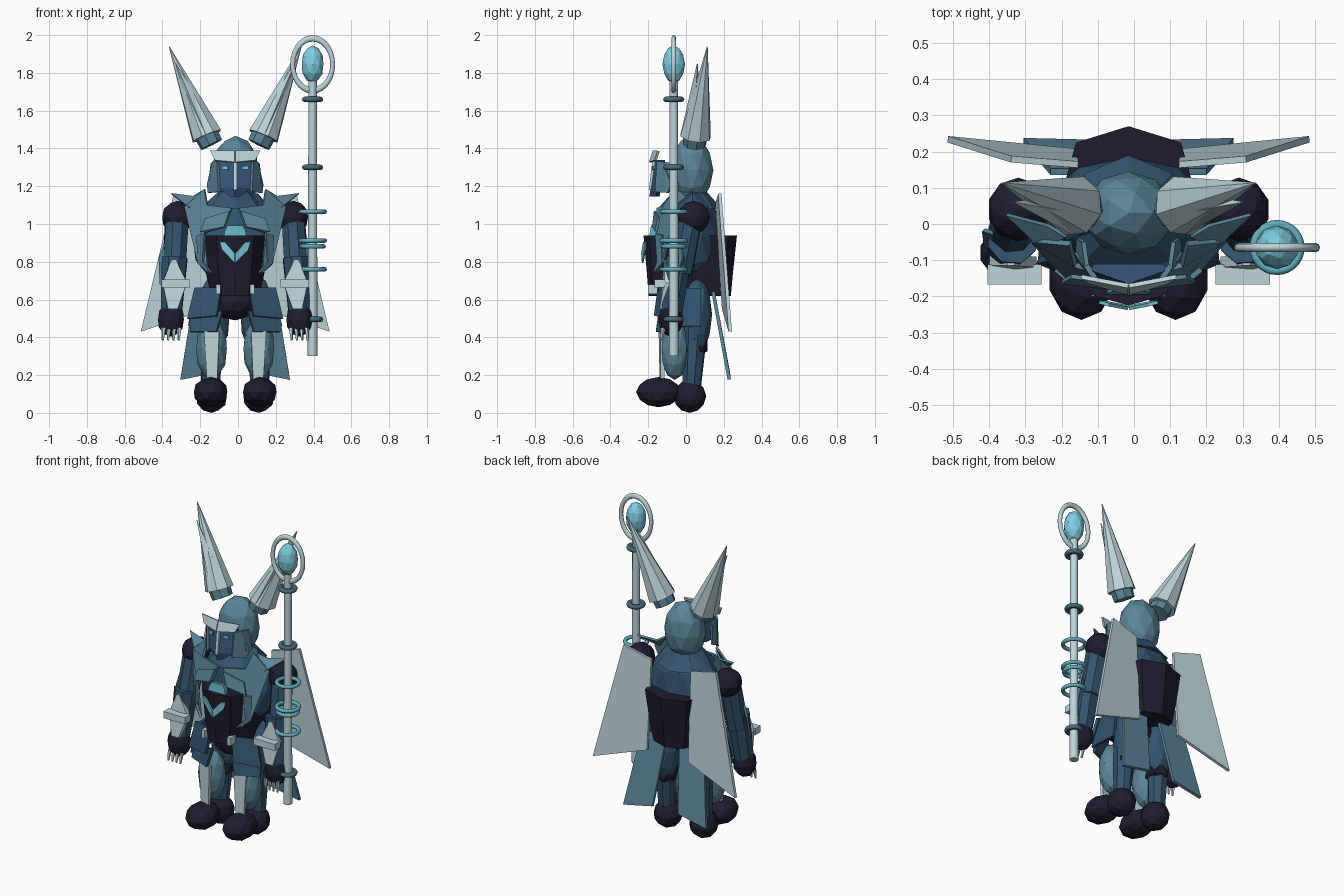
import bpy, bmesh, math
from mathutils import Vector, Matrix

if "Cube" in bpy.data.objects:
    bpy.data.objects.remove(bpy.data.objects["Cube"])

CX = -0.015  # the figure stands slightly left of centre


def mat(name, c):
    m = bpy.data.materials.new(name)
    m.diffuse_color = (*c, 1)
    m.use_nodes = True
    m.node_tree.nodes["Principled BSDF"].inputs["Base Color"].default_value = m.diffuse_color
    return m


NAVY = mat("navy", (0.013, 0.012, 0.028))
BLUE = mat("steel blue", (0.031, 0.088, 0.160))
MASK = mat("mask blue", (0.036, 0.092, 0.200))
TEAL = mat("dull teal", (0.100, 0.237, 0.320))
PALE = mat("pale silver", (0.51, 0.67, 0.71))
CYAN = mat("bright cyan", (0.20, 0.62, 0.77))
AQUA = mat("soft aqua", (0.12, 0.43, 0.53))
SLATE = mat("slate ring", (0.060, 0.15, 0.20))


def finish(name, bm, m):
    bmesh.ops.recalc_face_normals(bm, faces=bm.faces)
    me = bpy.data.meshes.new(name)
    bm.to_mesh(me)
    bm.free()
    me.materials.append(m)
    ob = bpy.data.objects.new(name, me)
    ob.location.x = CX
    bpy.context.collection.objects.link(ob)
    return ob


def smooth(ob):
    bpy.ops.object.select_all(action='DESELECT')
    ob.select_set(True)
    bpy.context.view_layer.objects.active = ob
    bpy.ops.object.shade_smooth_by_angle(angle=math.radians(60))


def ball(name, c, r, m, sub=2):
    bm = bmesh.new()
    bmesh.ops.create_icosphere(bm, subdivisions=sub, radius=1)
    bmesh.ops.transform(bm, matrix=Matrix.Translation(c) @ Matrix.Diagonal((*r, 1)), verts=bm.verts)
    return finish(name, bm, m)


def tube(name, a, b, r1, r2, m, n=8):
    a, b = Vector(a), Vector(b)
    d = b - a
    bm = bmesh.new()
    bmesh.ops.create_cone(bm, cap_ends=True, segments=n, radius1=r1, radius2=r2, depth=d.length)
    rot = d.to_track_quat('Z', 'Y').to_matrix().to_4x4()
    bmesh.ops.transform(bm, matrix=Matrix.Translation((a + b) / 2) @ rot, verts=bm.verts)
    return finish(name, bm, m)


def plate(name, pts, m, t=0.015):
    """Flat panel through the points, thickened along its normal."""
    bm = bmesh.new()
    vs = [bm.verts.new(p) for p in pts]
    f = bm.faces.new(vs)
    f.normal_update()
    n = f.normal * t
    ws = [bm.verts.new(Vector(p) + n) for p in pts]
    bm.faces.new(ws[::-1])
    for i in range(len(vs)):
        j = (i + 1) % len(vs)
        bm.faces.new((vs[i], vs[j], ws[j], ws[i]))
    return finish(name, bm, m)


def box(name, c, size, m):
    bm = bmesh.new()
    bmesh.ops.create_cube(bm, size=1)
    bmesh.ops.transform(bm, matrix=Matrix.Translation(c) @ Matrix.Diagonal((*size, 1)), verts=bm.verts)
    return finish(name, bm, m)


def loft(name, rings, m):
    bm = bmesh.new()
    rows = [[bm.verts.new(p) for p in r] for r in rings]
    for a, b in zip(rows, rows[1:]):
        for i in range(len(a)):
            j = (i + 1) % len(a)
            bm.faces.new((a[i], a[j], b[j], b[i]))
    bm.faces.new(rows[0])
    bm.faces.new(rows[-1])
    return finish(name, bm, m)


def torus(name, c, R, r, m, scale=(1, 1, 1), rot=0):
    bpy.ops.mesh.primitive_torus_add(major_segments=28, minor_segments=8, major_radius=R,
                                     minor_radius=r, location=(c[0] + CX, c[1], c[2]), rotation=(rot, 0, 0))
    ob = bpy.context.object
    ob.name, ob.scale = name, scale
    ob.data.materials.append(m)
    smooth(ob)


# Torso, collar and head
ball("torso", (0, 0.035, 0.93), (0.235, 0.15, 0.27), BLUE)
tube("collar", (0, 0.02, 1.08), (0, 0.02, 1.17), 0.17, 0.09, BLUE, 8)
ball("head", (0, 0.03, 1.285), (0.127, 0.115, 0.182), TEAL)
ball("pelvis", (0, -0.02, 0.59), (0.13, 0.12, 0.10), NAVY)

# Tapered dark cuirass, shallow point at front and back
half = [(0, -.225), (.10, -.197), (.177, -.09), (.18, .10), (.145, .225), (0, .27)]
outline = half + [(-x, y) for x, y in half[-2:0:-1]]
loft("cuirass", [[(x * s, y * t, z) for x, y in outline]
                 for z, s, t in ((.62, .72, .88), (.74, .86, .92), (.94, 1, 1))], NAVY)


def front(x, z):
    """Depth just ahead of the cuirass front."""
    k = (0.94 - z) / 0.32
    return (-0.225 + 0.28 * abs(x) / (1 - 0.28 * k)) * (1 - 0.12 * k) - 0.012


# Chest gem block
plate("chest_block", [(-.06, -.195, .935), (.06, -.195, .935), (.055, -.19, .965), (.04, -.185, .992),
                      (-.04, -.185, .992), (-.055, -.19, .965)], AQUA, -0.03)

# Face mask with nose ridge
loft("face_mask", [[(x, y + dy, z) for x, y in ((-w, -.13), (0, -.165), (w, -.13), (w, -.11), (-w, -.11))]
                   for z, w, dy in ((1.145, .025, -.03), (1.19, .088, -.022), (1.34, .10, 0))], MASK)
plate("nose_ridge", [(-.009, -.197, 1.18), (.009, -.197, 1.18), (.010, -.178, 1.34), (-.010, -.178, 1.34)], PALE, -.02)

for s in (-1, 1):
    side = "left" if s < 0 else "right"

    def P(*pts):
        return [(s * x, y, z) for x, y, z in pts]

    def pl(name, pts, m, t=0.015):
        return plate(f"{side}_{name}", P(*pts)[::s], m, t)

    def tb(name, a, b, r1, r2, m, n=8):
        return tube(f"{side}_{name}", *P(a, b), r1, r2, m, n)

    def bl(name, c, r, m, sub=2):
        return ball(f"{side}_{name}", P(c)[0], r, m, sub)

    # Head details
    pl("visor", [(0, -.185, 1.325), (.105, -.155, 1.335), (.13, -.14, 1.385), (0, -.165, 1.385)], PALE, .012)
    pl("cheek", [(.098, -.155, 1.33), (.122, -.12, 1.33), (.15, -.08, 1.21), (.145, -.10, 1.165), (.09, -.165, 1.17)], TEAL)
    pl("eye", [(.035, -.172, 1.287), (.068, -.165, 1.29), (.068, -.165, 1.308), (.035, -.172, 1.305)], CYAN, .009)
    pl("helm_side", [(.12, -.12, 1.33), (.13, -.05, 1.32), (.145, -.04, 1.2), (.147, -.09, 1.18)], TEAL, .012)
    # Horns with cuffs and a shorter front blade
    tb("horn_cuff", (.125, .045, 1.42), (.155, .05, 1.48), .062, .066, TEAL, 8)
    tb("horn", (.15, .05, 1.465), (.35, .113, 1.94), .085, .002, PALE, 8)
    tb("horn_blade", (.145, .03, 1.475), (.315, .06, 1.85), .06, .002, PALE, 4)

    # Chest armour and emblem
    pl("chest_plate", [(.165, -.06, 1.185), (.27, -.05, 1.09), (.20, -.13, .80), (.145, -.155, .74),
                       (.165, -.16, .955), (.06, -.165, .985), (.02, -.155, 1.085), (.15, -.12, 1.10)], TEAL)
    pl("breast_plate", [(.03, -.17, 1.07), (.16, -.15, 1.03), (.185, -.165, .96), (.06, -.18, .985)], TEAL, .012)
    pl("rib_plate", [(.165, -.165, .95), (.205, -.13, .94), (.20, -.13, .79), (.13, -.175, .74), (.175, -.155, .80)], TEAL)
    v = [(0, .795), (.068, .865), (.08, .907), (.052, .905), (0, .845)]
    pl("emblem", [(x, front(x, z), z) for x, z in v], CYAN, .009)
    box(f"{side}_buckle", (s * .09, -.175, .655), (.024, .05, .05), PALE)

    # Shoulder and arm
    bl("shoulder", (.305, .04, 1.035), (.085, .088, .088), NAVY)
    pl("shoulder_flap", [(.335, .03, 1.155), (.22, .0, 1.14), (.17, -.03, 1.17), (.24, -.06, 1.08)], TEAL, .012)
    tb("upper_arm", (.31, .02, 1.0), (.325, -.03, .74), .065, .065, BLUE)
    tb("forearm", (.32, -.04, .82), (.34, -.08, .50), .072, .058, BLUE)
    pl("elbow_plate", [(.375, -.03, .90), (.405, -.02, .82), (.40, -.06, .68), (.38, -.08, .68)], TEAL, .012)
    pl("bracer", [(.315, -.115, .81), (.335, -.115, .81), (.385, -.115, .69), (.355, -.14, .55), (.305, -.14, .55), (.255, -.12, .69)], PALE, .03)
    box(f"{side}_bracer_bar", (s * .315, -.14, .685), (.15, .055, .042), PALE)
    bl("hand", (.34, -.08, .495), (.072, .067, .092), NAVY)
    for i in range(4):
        x = .295 + .028 * i
        tb(f"claw_{i}", (x, -.12, .45), (x + .004, -.13, .385), .013, .006, PALE, 5)

    # Skirt panels
    pl("lower_tasset", [(.07, -.145, .54), (.235, -.09, .53), (.24, -.10, .43), (.10, -.16, .43)], BLUE, .02)
    pl("outer_tasset", [(.075, -.15, .665), (.215, -.10, .665), (.255, -.11, .50), (.10, -.17, .515)], BLUE, .02)
    pl("hip_tasset", [(.20, -.10, .66), (.215, .08, .66), (.24, .08, .46), (.25, -.10, .46)], BLUE, .015)

    # Leg and foot
    bl("thigh", (.115, .06, .52), (.09, .078, .21), BLUE)
    tb("calf", (.125, .05, .46), (.13, .03, .13), .068, .05, BLUE)
    bl("knee", (.12, .045, .36), (.075, .08, .075), NAVY, 1)
    bl("shin", (.125, -.06, .34), (.085, .078, .165), TEAL)
    pl("shin_plate", [(.085, -.145, .43), (.165, -.135, .43), (.15, -.135, .18), (.095, -.14, .18)], PALE, .02)
    bl("heel", (.125, .02, .088), (.085, .088, .088), NAVY)
    bl("toe", (.13, -.145, .11), (.093, .12, .08), NAVY)

    # Back panels
    pl("wing", [(.14, .155, 1.11), (.325, .17, 1.16), (.50, .225, .43), (.145, .19, .55)], PALE, .018)
    pl("cape", [(.045, .135, .64), (.215, .135, .64), (.29, .22, .175), (.09, .215, .215)], TEAL, .018)

# Staff, its collars, crown ring and orb
SX, SY = .41, -.065
smooth(tube("staff", (SX, SY, .30), (SX, SY, 1.76), .026, .022, PALE, 12))
for i, z in enumerate([.495, 1.30, 1.66]):
    torus(f"slate_collar_{i}", (SX, SY, z), .042, .014, SLATE)
    smooth(tube(f"slate_hub_{i}", (SX, SY, z - .008), (SX, SY, z + .008), .042, .042, SLATE, 12))
for i, (z, R) in enumerate([(.76, .064), (.882, .058), (.912, .064), (1.065, .064)]):
    torus(f"aqua_hoop_{i}", (SX, SY, z), R, .012, AQUA)
torus("crown_ring", (SX, SY, 1.845), .106, .013, PALE, (1, 1.3, 1), math.pi / 2)
ball("orb", (SX, SY, 1.845), (.06, .06, .10), CYAN)
